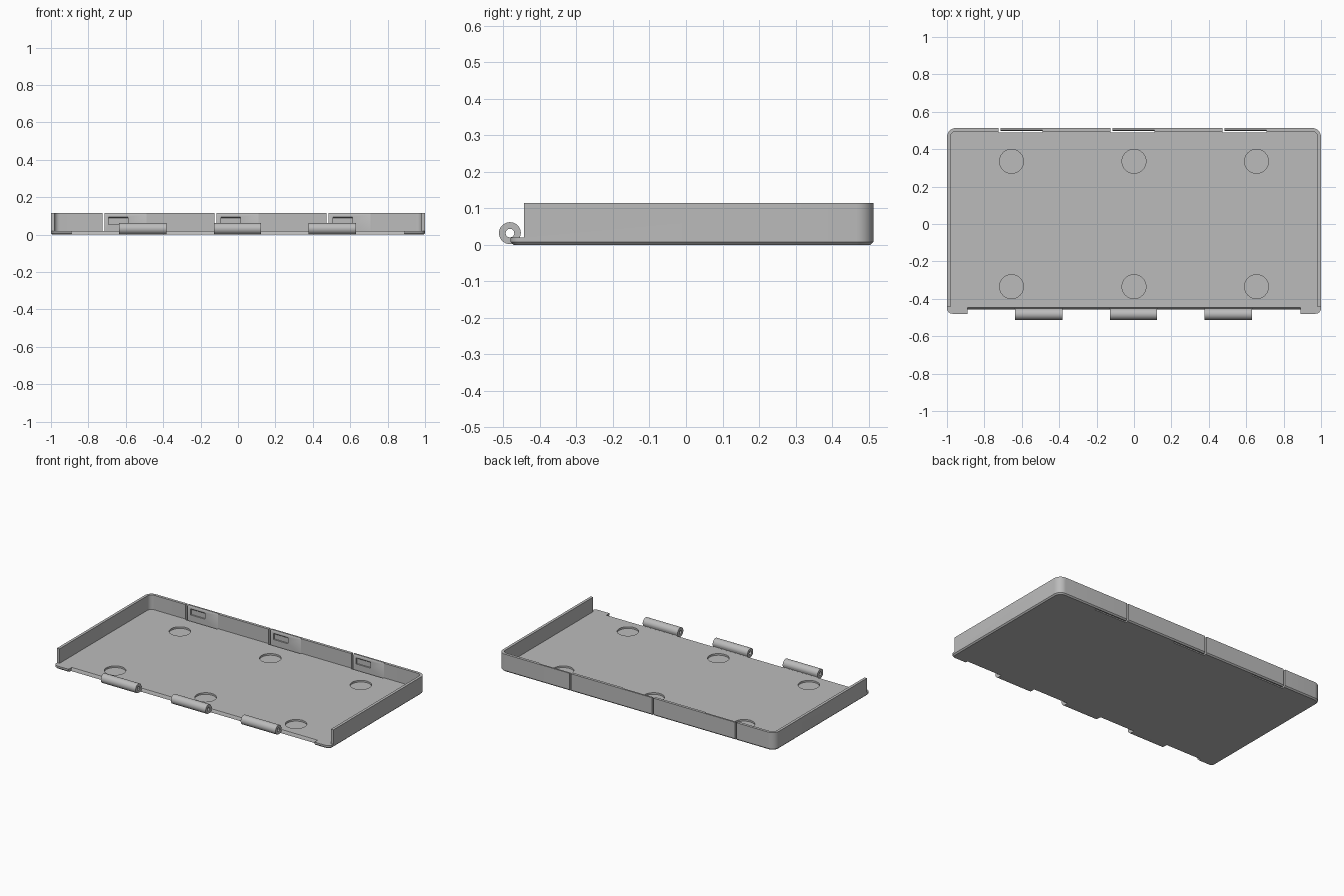
import bpy
import bmesh
from math import cos, sin, pi, radians

if "Cube" in bpy.data.objects:
    bpy.data.objects.remove(bpy.data.objects["Cube"])

GREY = (0.5, 0.5, 0.5, 1)
mat = bpy.data.materials.new("plain grey plastic")
mat.use_nodes = True
mat.diffuse_color = GREY
mat.node_tree.nodes["Principled BSDF"].inputs["Base Color"].default_value = GREY

FLOOR, TOP = 0.02, 0.115
FRONT, BACK = -0.48, 0.513
WALL = 0.018
WALL_FRONT = -0.443


def arc(cx, cy, r, start, end, n):
    return [(cx + r * cos(radians(start + (end - start) * i / n)),
             cy + r * sin(radians(start + (end - start) * i / n))) for i in range(n + 1)]


def rounded_rect(x, y0, y1, r_front, r_back, n=8):
    return (arc(x - r_back, y1 - r_back, r_back, 0, 90, n)
            + arc(-x + r_back, y1 - r_back, r_back, 90, 180, n)
            + arc(-x + r_front, y0 + r_front, r_front, 180, 270, n)
            + arc(x - r_front, y0 + r_front, r_front, 270, 360, n))


def rect(a0, a1, b0, b1):
    return [(a0, b0), (a1, b0), (a1, b1), (a0, b1)]


def prism(name, profile, lo, hi, axis="z", chamfer=0):
    """Extrude a profile along z (profile is x, y) or along x (profile is y, z)."""
    bm = bmesh.new()
    place = (lambda a, b, t: (a, b, t)) if axis == "z" else (lambda a, b, t: (t, a, b))
    face = bm.faces.new([bm.verts.new(place(a, b, lo)) for a, b in profile])
    rim = list(face.edges)
    ext = bmesh.ops.extrude_face_region(bm, geom=[face], use_keep_orig=True)
    moved = [v for v in ext["geom"] if isinstance(v, bmesh.types.BMVert)]
    bmesh.ops.translate(bm, verts=moved, vec=place(0, 0, hi - lo))
    bmesh.ops.recalc_face_normals(bm, faces=bm.faces)
    if chamfer:
        bmesh.ops.bevel(bm, geom=rim, offset=chamfer, segments=1, affect="EDGES")
    mesh = bpy.data.meshes.new(name)
    bm.to_mesh(mesh)
    bm.free()
    obj = bpy.data.objects.new(name, mesh)
    bpy.context.collection.objects.link(obj)
    mesh.materials.append(mat)
    return obj


def cut(target, cutter):
    cutter.hide_render = True
    bpy.context.view_layer.objects.active = target
    mod = target.modifiers.new("cut", "BOOLEAN")
    mod.operation, mod.solver, mod.object = "DIFFERENCE", "EXACT", cutter
    bpy.ops.object.modifier_apply(modifier=mod.name)
    bpy.data.objects.remove(cutter)


def smooth(obj):
    bpy.ops.object.select_all(action="DESELECT")
    obj.select_set(True)
    bpy.context.view_layer.objects.active = obj
    bpy.ops.object.shade_smooth_by_angle(angle=radians(30))


# Tray shell: rounded block hollowed out and left open at the front
tray = prism("tray", rounded_rect(1, FRONT, BACK, 0.03, 0.048), 0, TOP, chamfer=0.008)
cut(tray, prism("cavity", rounded_rect(1 - WALL, -0.8, BACK - WALL, 0.03, 0.03), FLOOR, 0.3))
cut(tray, prism("front_opening", rect(-2, 2, -0.8, WALL_FRONT), FLOOR, 0.3))

# Sloped relief along the front edge, between the two corner feet
cut(tray, prism("front_relief", [(-0.8, -0.1), (-0.456, -0.1), (-0.456, 0.002), (-0.443, 0.03),
                                 (-0.8, 0.03)], -0.89, 0.89, "x"))

# Shallow round pockets in the floor
for x in (-0.655, 0, 0.655):
    for y in (-0.335, 0.335):
        cut(tray, prism("pocket", arc(x, y, 0.064, 0, 352.5, 47), 0.009, 0.1))

# Spring flaps in the back wall: side slit, floor slit, bevelled lip and catch window
for x in (-0.725, -0.125, 0.474):
    cut(tray, prism("side_slit", rect(x, x + 0.011, 0.488, 0.6), -0.1, 0.3))
    cut(tray, prism("floor_slit", rect(x + 0.005, x + 0.235, 0.488, 0.498), -0.1, 0.3))
    cut(tray, prism("lip_bevel", [(0.49, 0.102), (0.497, 0.104), (0.505, 0.12), (0.49, 0.12)],
                    x + 0.005, x + 0.235, "x"))
    cut(tray, prism("catch_window", [(0.48, 0.055), (0.507, 0.055), (0.507, 0.088),
                                     (0.497, 0.096), (0.48, 0.096)], x + 0.033, x + 0.138, "x"))
smooth(tray)

# Hinge knuckles with a pin bore, each on a short leaf
HY, HZ, HR = -0.482, 0.032, 0.03
for side, x in (("right", -0.635), ("middle", -0.128), ("left", 0.378)):
    tangent = arc(HY, HZ, HR, 0, 270, 24)
    profile = tangent + [(-0.45, HZ - HR), (-0.45, FLOOR - 0.001), (HY + HR * 0.9, FLOOR - 0.001)]
    knuckle = prism("hinge_knuckle_" + side, profile, x, x + 0.252, "x")
    cut(knuckle, prism("pin_bore", arc(HY, HZ, 0.012, 0, 330, 11), x - 0.1, x + 0.4, "x"))
    smooth(knuckle)
